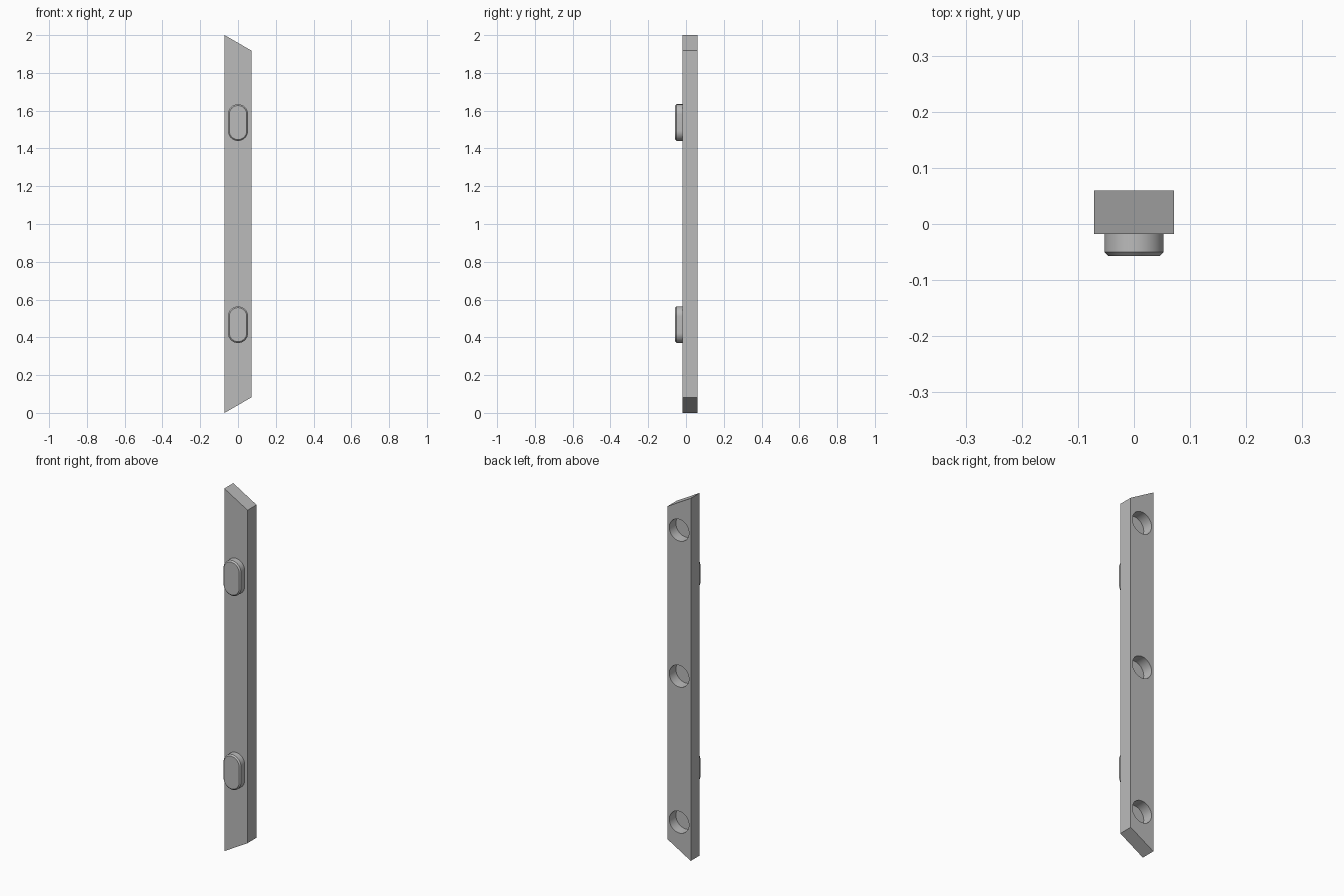
import bpy
import bmesh
from math import cos, sin, pi, radians

if "Cube" in bpy.data.objects:
    bpy.data.objects.remove(bpy.data.objects["Cube"], do_unlink=True)

HALF_W, FRONT, BACK = 0.071, -0.018, 0.06
SLANT, HEIGHT = 0.082, 2.0

grey = bpy.data.materials.new("plain grey")
grey.use_nodes = True
grey.diffuse_color = (0.5, 0.5, 0.5, 1)
grey.node_tree.nodes["Principled BSDF"].inputs["Base Color"].default_value = (0.5, 0.5, 0.5, 1)


def loft(name, sections):
    """Solid from (y, outline) sections, each outline a list of (x, z)."""
    bm = bmesh.new()
    rings = [[bm.verts.new((x, y, z)) for x, z in outline] for y, outline in sections]
    bm.faces.new(rings[0])
    bm.faces.new(rings[-1][::-1])
    for a, b in zip(rings, rings[1:]):
        for i in range(len(a)):
            j = (i + 1) % len(a)
            bm.faces.new((a[i], b[i], b[j], a[j]))
    bmesh.ops.recalc_face_normals(bm, faces=bm.faces)
    mesh = bpy.data.meshes.new(name)
    bm.to_mesh(mesh)
    bm.free()
    mesh.materials.append(grey)
    obj = bpy.data.objects.new(name, mesh)
    bpy.context.collection.objects.link(obj)
    return obj


def slot(radius, straight, z, steps=24):
    """Upright rounded slot outline; a circle when straight is zero."""
    points = []
    for side in (1, -1):
        start = 0 if side == 1 else pi
        for i in range(steps + (straight > 0)):
            a = start + pi * i / steps
            points.append((radius * cos(a), z + side * straight + radius * sin(a)))
    return points


def smooth(obj):
    bpy.ops.object.select_all(action="DESELECT")
    obj.select_set(True)
    bpy.context.view_layer.objects.active = obj
    bpy.ops.object.shade_smooth_by_angle(angle=radians(30))


# Bar with mitred ends
outline = [(-HALF_W, 0), (HALF_W, SLANT), (HALF_W, HEIGHT - SLANT), (-HALF_W, HEIGHT)]
bar = loft("bar", [(FRONT, outline), (BACK, outline)])

# Blind round holes in the back
for z in (0.195, 1.0, 1.805):
    circle = slot(0.06, 0, z)
    cutter = loft("hole_cutter", [(BACK - 0.058, circle), (BACK + 0.05, circle)])
    cutter.hide_render = True
    cut = bar.modifiers.new("hole", "BOOLEAN")
    cut.operation = "DIFFERENCE"
    cut.solver = "EXACT"
    cut.object = cutter
    bpy.ops.object.select_all(action="DESELECT")
    bar.select_set(True)
    bpy.context.view_layer.objects.active = bar
    bpy.ops.object.modifier_apply(modifier=cut.name)
    bpy.data.objects.remove(cutter, do_unlink=True)
smooth(bar)

# Rounded pegs with chamfered front edges
for name, z in (("lower_peg", 0.467), ("upper_peg", 1.537)):
    full, small = slot(0.053, 0.044, z), slot(0.046, 0.044, z)
    peg = loft(name, [(FRONT + 0.004, full), (-0.05, full), (-0.057, small)])
    smooth(peg)
